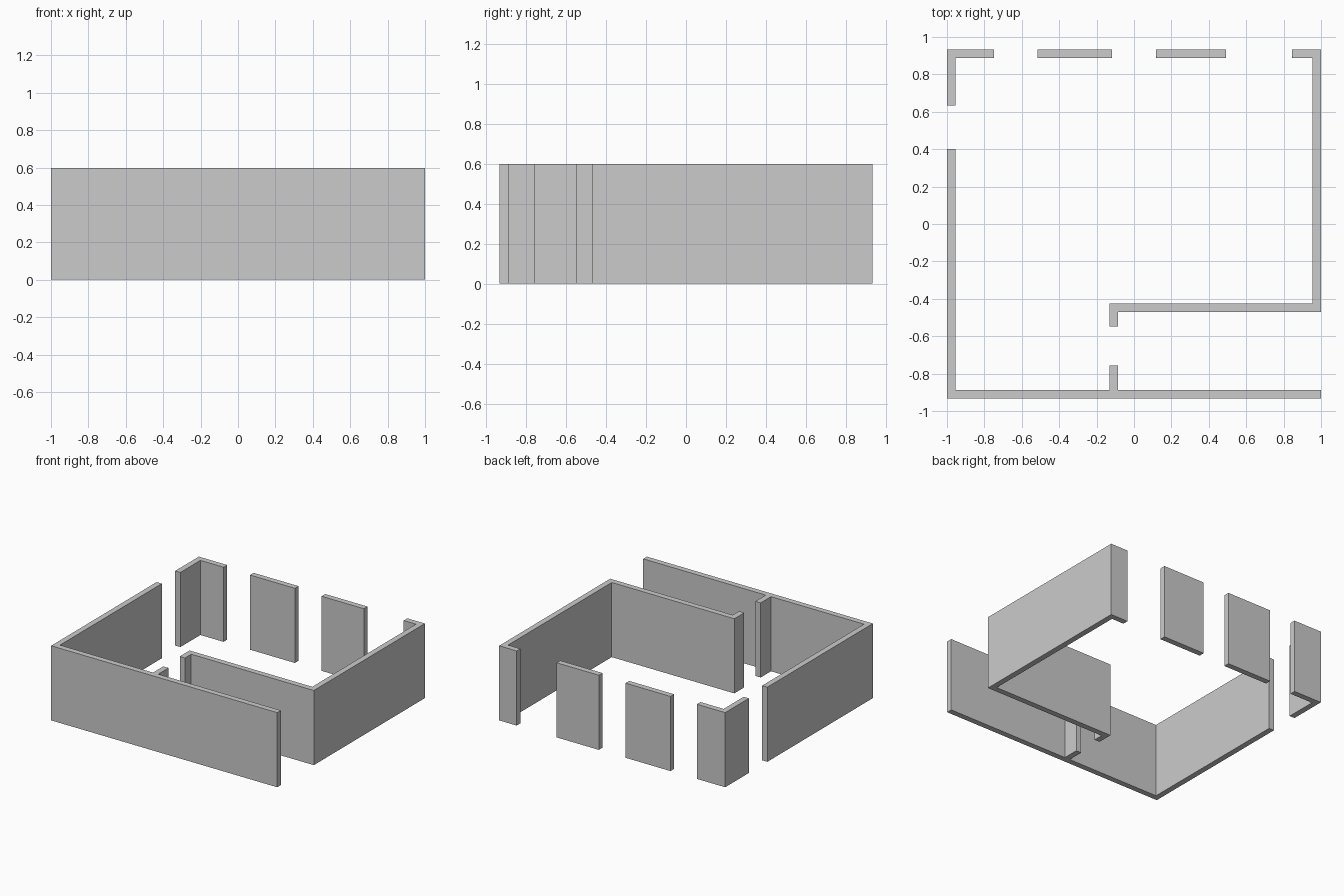
import bpy, bmesh

if "Cube" in bpy.data.objects:
    bpy.data.objects.remove(bpy.data.objects["Cube"])

H = 0.597          # wall height
T = 0.046          # wall thickness
X, Y = 1.0, 0.933  # outer half extents


def extrude_plan(name, pts):
    """Extrude a counter-clockwise floor-plan outline to wall height."""
    bm = bmesh.new()
    base = bm.faces.new([bm.verts.new((x, y, 0)) for x, y in pts])
    top = bmesh.ops.extrude_face_region(bm, geom=[base], use_keep_orig=True)["geom"]
    verts = [v for v in top if isinstance(v, bmesh.types.BMVert)]
    bmesh.ops.translate(bm, verts=verts, vec=(0, 0, H))
    bmesh.ops.recalc_face_normals(bm, faces=bm.faces)
    me = bpy.data.meshes.new(name)
    bm.to_mesh(me)
    bm.free()
    ob = bpy.data.objects.new(name, me)
    bpy.context.collection.objects.link(ob)
    return ob


def straight(name, x0, x1, y0, y1):
    return extrude_plan(name, [(x0, y0), (x1, y0), (x1, y1), (x0, y1)])


# long front wall and left wall
straight("front_wall", -X, X, -Y, -Y + T)
straight("left_wall", -X, -X + T, -Y + T, 0.40)

# back left corner
extrude_plan("back_left_corner", [
    (-X, 0.634), (-X + T, 0.634), (-X + T, Y - T),
    (-0.749, Y - T), (-0.749, Y), (-X, Y)])

# wall piers between the back windows
for name, x0, x1 in (("back_pier_left", -0.516, -0.118),
                     ("back_pier_right", 0.118, 0.492)):
    straight(name, x0, x1, Y - T, Y)

# right wall wrapping from the back return to the porch door jamb
px, py = -0.131, -0.470
extrude_plan("right_and_porch_wall", [
    (0.845, Y), (0.845, Y - T), (X - T, Y - T), (X - T, py + T),
    (px, py + T), (px, -0.549), (px + T, -0.549), (px + T, py),
    (X, py), (X, Y)])

# door jamb standing on the front wall
straight("front_door_jamb", px, px + T, -Y + T, -0.757)
